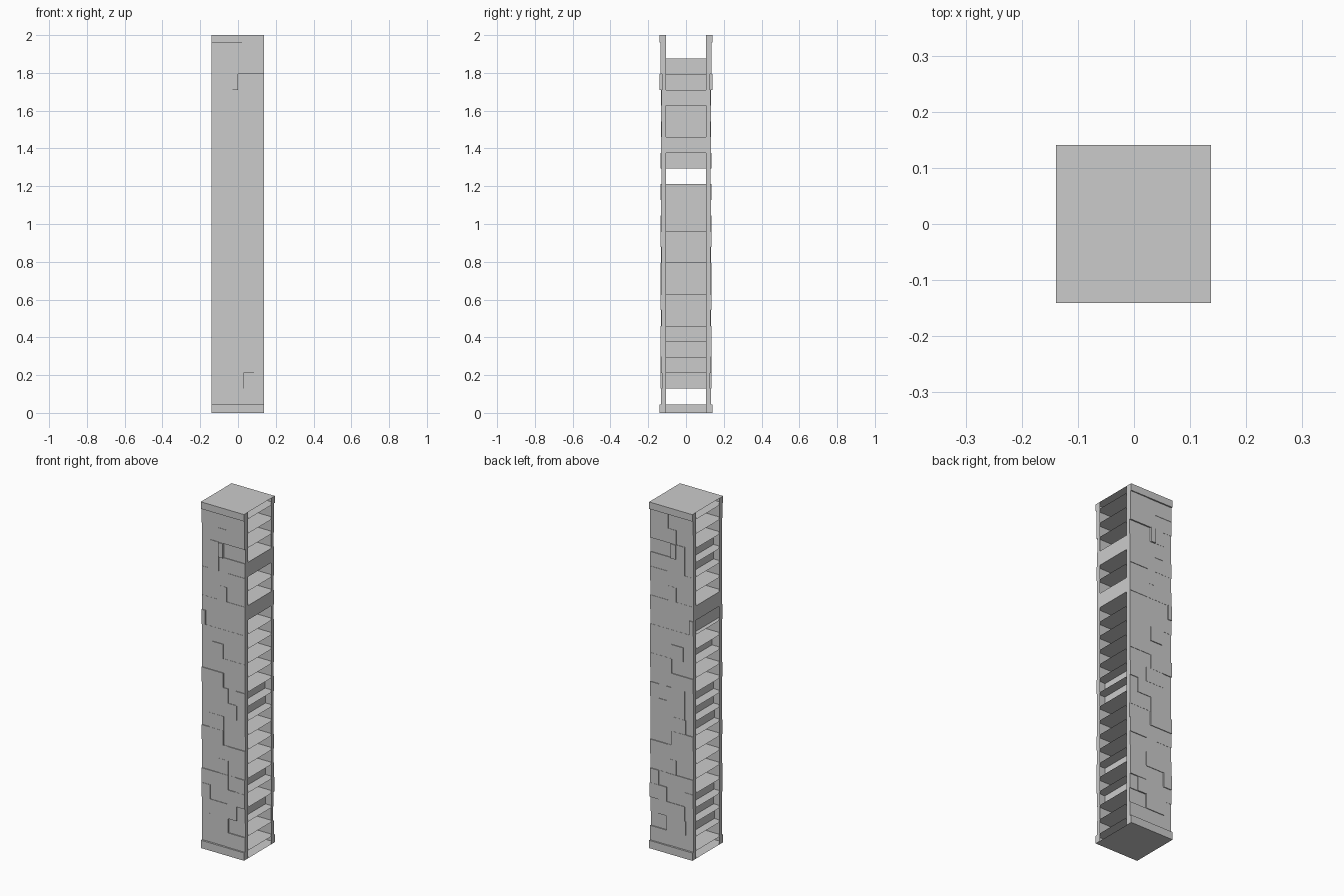
import bpy, bmesh

if "Cube" in bpy.data.objects:
    bpy.data.objects.remove(bpy.data.objects["Cube"])

X0, X1 = -0.139, 0.137      # open ends of the pillar
WALL = 0.105                # half width of the opening in each end
H = (1.96 - 0.045) / 23


def quad(bm, pts):
    bm.faces.new([bm.verts.new(p) for p in pts])


def x_face(bm, x, y0, y1, z0, z1):
    quad(bm, [(x, y0, z0), (x, y1, z0), (x, y1, z1), (x, y0, z1)])


def course(name, z0, z1, joints, depths, divided=True, closed=()):
    """One row of full-depth stones, with open outer ends and thin returns."""
    bm = bmesh.new()
    xs = [X0] + joints + [X1]
    for i, d in enumerate(depths):
        a, b = xs[i], xs[i + 1]
        for z in (z0, z1):
            quad(bm, [(a, -d, z), (b, -d, z), (b, d, z), (a, d, z)])
        for y in (-d, d):
            quad(bm, [(a, y, z0), (b, y, z0), (b, y, z1), (a, y, z1)])
    # inner joints between stones
    for i, x in enumerate(joints):
        lo, hi = sorted(depths[i:i + 2])
        if divided:
            x_face(bm, x, -hi, hi, z0, z1)
        elif hi > lo:
            for s in (-1, 1):
                x_face(bm, x, s * lo, s * hi, z0, z1)
    # outer ends
    for side, x, d in ((-1, X0, depths[0]), (1, X1, depths[-1])):
        if side in closed:
            x_face(bm, x, -d, d, z0, z1)
        else:
            for s in (-1, 1):
                x_face(bm, x, s * WALL, s * d, z0, z1)
    bmesh.ops.remove_doubles(bm, verts=bm.verts, dist=1e-5)
    me = bpy.data.meshes.new(name)
    bm.to_mesh(me)
    bm.free()
    ob = bpy.data.objects.new(name, me)
    bpy.context.collection.objects.link(ob)


# joints and half depths of the stones, bottom to top
rows = [
    ([0.02], [0.13, 0.132]),
    ([-0.09, 0.03], [0.13, 0.134, 0.126]),
    ([-0.085, 0.085], [0.131, 0.134, 0.13]),
    ([-0.085, 0.03], [0.136, 0.131, 0.136]),
    ([0.03, 0.08], [0.134, 0.131, 0.135]),
    ([-0.03, 0.03], [0.13, 0.132, 0.13]),
    ([0.025], [0.131, 0.134]),
    ([0.0], [0.135, 0.129]),
    ([-0.09, 0.0], [0.13, 0.134, 0.13]),
    ([-0.085, 0.085], [0.13, 0.133, 0.13]),
    ([-0.085, 0.03, 0.08], [0.13, 0.134, 0.13, 0.134]),
    ([0.0], [0.135, 0.13]),
    ([0.0], [0.13, 0.132]),
    ([-0.075, 0.0], [0.13, 0.135, 0.131]),
    ([-0.03], [0.131, 0.131]),
    ([-0.115], [0.136, 0.13]),
    ([0.02], [0.131, 0.132]),
    ([-0.03, 0.02], [0.13, 0.132, 0.13]),
    ([0.025], [0.131, 0.133]),
    ([-0.085, -0.03], [0.13, 0.133, 0.131]),
    ([-0.085, -0.03, 0.0], [0.13, 0.134, 0.14, 0.127]),
    ([-0.03], [0.131, 0.135]),
    ([0.02], [0.133, 0.135]),
]
course("base_slab", 0, 0.045, [0.0], [0.141, 0.141])
for i, (joints, depths) in enumerate(rows):
    closed = {16: (-1, 1), 19: (1,)}.get(i, ())
    course(f"stone_course_{i + 1}", 0.045 + i * H, 0.045 + (i + 1) * H,
           joints, depths, i not in (0, 14, 22), closed)
course("cap_slab", 1.96, 2.0, [], [0.141])
